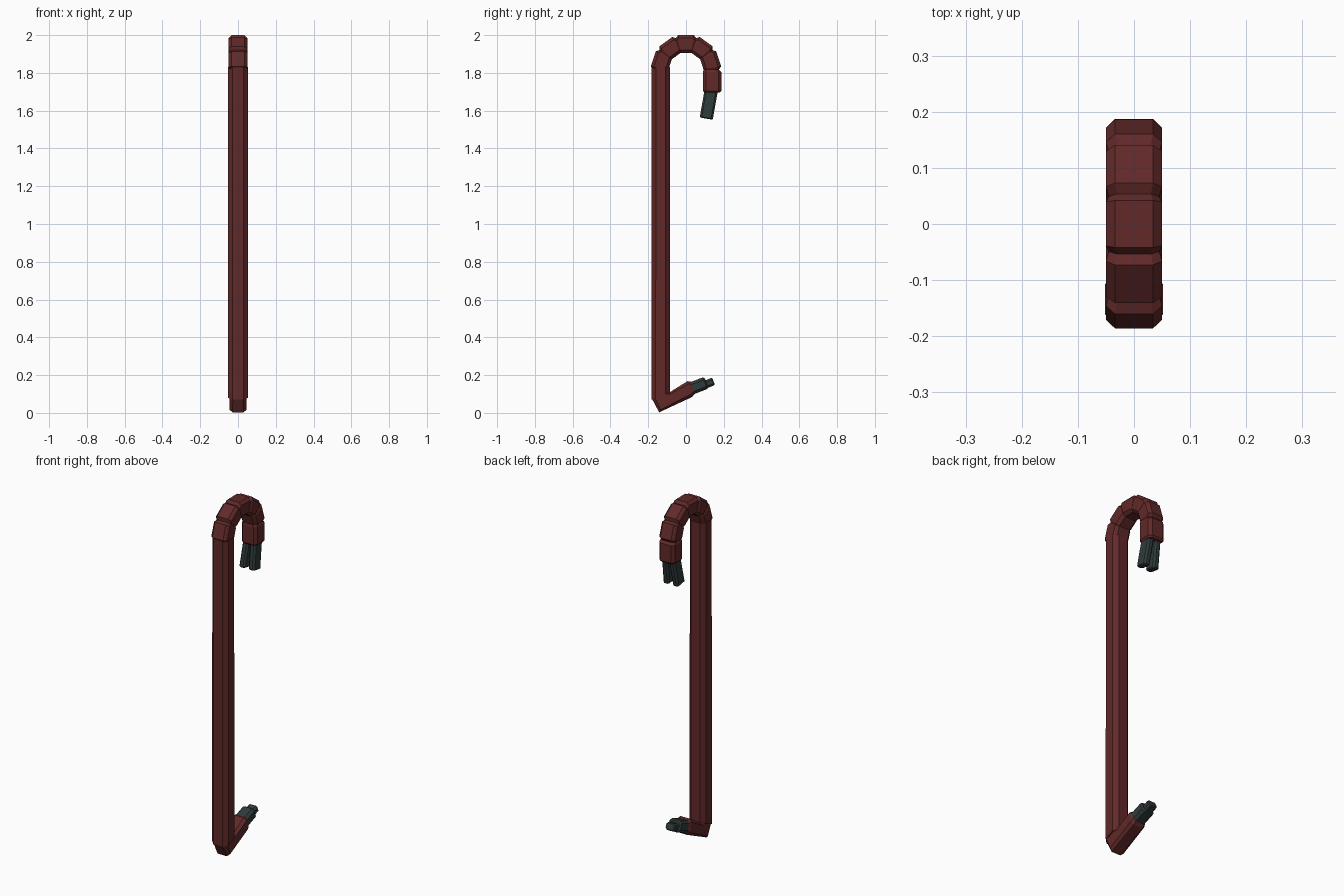
import bpy, bmesh, math
from mathutils import Vector

cube = bpy.data.objects.get("Cube")
if cube:
    bpy.data.objects.remove(cube)


def material(name, rgb):
    m = bpy.data.materials.new(name)
    m.use_nodes = True
    m.diffuse_color = (*rgb, 1)
    m.node_tree.nodes["Principled BSDF"].inputs["Base Color"].default_value = (*rgb, 1)
    return m


RED = material("dark red paint", (0.12, 0.022, 0.022))
STEEL = material("dark steel", (0.03, 0.043, 0.043))


def loft(name, rings, mat):
    """Each ring: inner (y, z), outer (y, z), half width, chamfer, optional x centre."""
    bm = bmesh.new()
    loops = []
    for inner, outer, w, c, *rest in rings:
        cx = rest[0] if rest else 0
        a, b = Vector((cx, *inner)), Vector((cx, *outer))
        step = (b - a).normalized() * c
        side = [(w - c, a), (w, a + step), (w, b - step), (w - c, b)]
        pts = [p + Vector((x, 0, 0)) for x, p in side]
        pts += [p - Vector((x, 0, 0)) for x, p in reversed(side)]
        loops.append([bm.verts.new(p) for p in pts])
    for lo, hi in zip(loops, loops[1:]):
        for i in range(8):
            j = (i + 1) % 8
            bm.faces.new((lo[i], lo[j], hi[j], hi[i]))
    bm.faces.new(loops[0])
    bm.faces.new(loops[-1])
    bmesh.ops.recalc_face_normals(bm, faces=bm.faces)
    me = bpy.data.meshes.new(name)
    bm.to_mesh(me)
    bm.free()
    me.materials.append(mat)
    ob = bpy.data.objects.new(name, me)
    bpy.context.collection.objects.link(ob)


def bar(name, start, end, thick, width, chamfer, mat, x0=0, x1=0, cap=0.008):
    """Straight chamfered bar between two (y, z) points, with bevelled ends."""
    a, b = Vector(start), Vector(end)
    d = (b - a).normalized()
    n = Vector((-d.y, d.x))
    rings = []
    for t, s in ((0, cap), (cap, 0), ((b - a).length - cap, 0), ((b - a).length, cap)):
        p = a + d * t
        h = thick / 2 - s
        x = x0 + (x1 - x0) * t / (b - a).length
        rings.append((p + n * h, p - n * h, width / 2 - s, chamfer - s / 2, x))
    loft(name, rings, mat)


# Long octagonal shaft, mitred at the foot
loft("shaft", [((-0.085, 0.11), (-0.183, 0.07), 0.052, 0.024),
               ((-0.085, 1.83), (-0.183, 1.83), 0.052, 0.024)], RED)

# Hook: five notched segments round a half circle, then a straight end
R_IN, R_OUT, TOP = 0.088, 0.182, 1.818


def polar(deg, r, along=0):
    a = math.radians(deg)
    return (r * math.cos(a) + along * math.sin(a),
            TOP + r * math.sin(a) - along * math.cos(a))


def joint(deg):
    return (polar(deg, 0.093), polar(deg, 0.174), 0.045, 0.015)


hook = [joint(180)]
for k in range(5):
    mid = 162 - 36 * k
    for sign in (-1, 1):
        hook.append((polar(mid, R_IN, sign * 0.025), polar(mid, R_OUT, sign * 0.042), 0.05, 0.016))
    hook.append(joint(mid - 18))
hook += [((0.09, TOP - s), (0.187, TOP - s), 0.05, 0.016) for s in (0.013, 0.113)]
hook.append(((0.098, 1.695), (0.179, 1.695), 0.042, 0.013))
loft("hook", hook, RED)

# Split claw on the hook end, prongs spreading slightly
for name, s in (("left_claw_prong", 1), ("right_claw_prong", -1)):
    bar(name, (0.134, 1.71), (0.107, 1.558), 0.07, 0.038, 0.010, STEEL, s * 0.022, s * 0.03, 0.005)

# Angled foot
loft("foot", [((-0.088, 0.112), (-0.18, 0.074), 0.045, 0.018),
              ((-0.085, 0.11), (-0.142, 0.003), 0.045, 0.016),
              ((0.008, 0.168), (0.032, 0.084), 0.045, 0.016),
              ((0.026, 0.165), (0.046, 0.100), 0.038, 0.013)], RED)

# Stepped steel tip on the foot
bar("tip_base", (0.025, 0.128), (0.108, 0.16), 0.066, 0.078, 0.014, STEEL)
bar("tip_end", (0.095, 0.147), (0.146, 0.167), 0.042, 0.056, 0.010, STEEL, cap=0.005)
